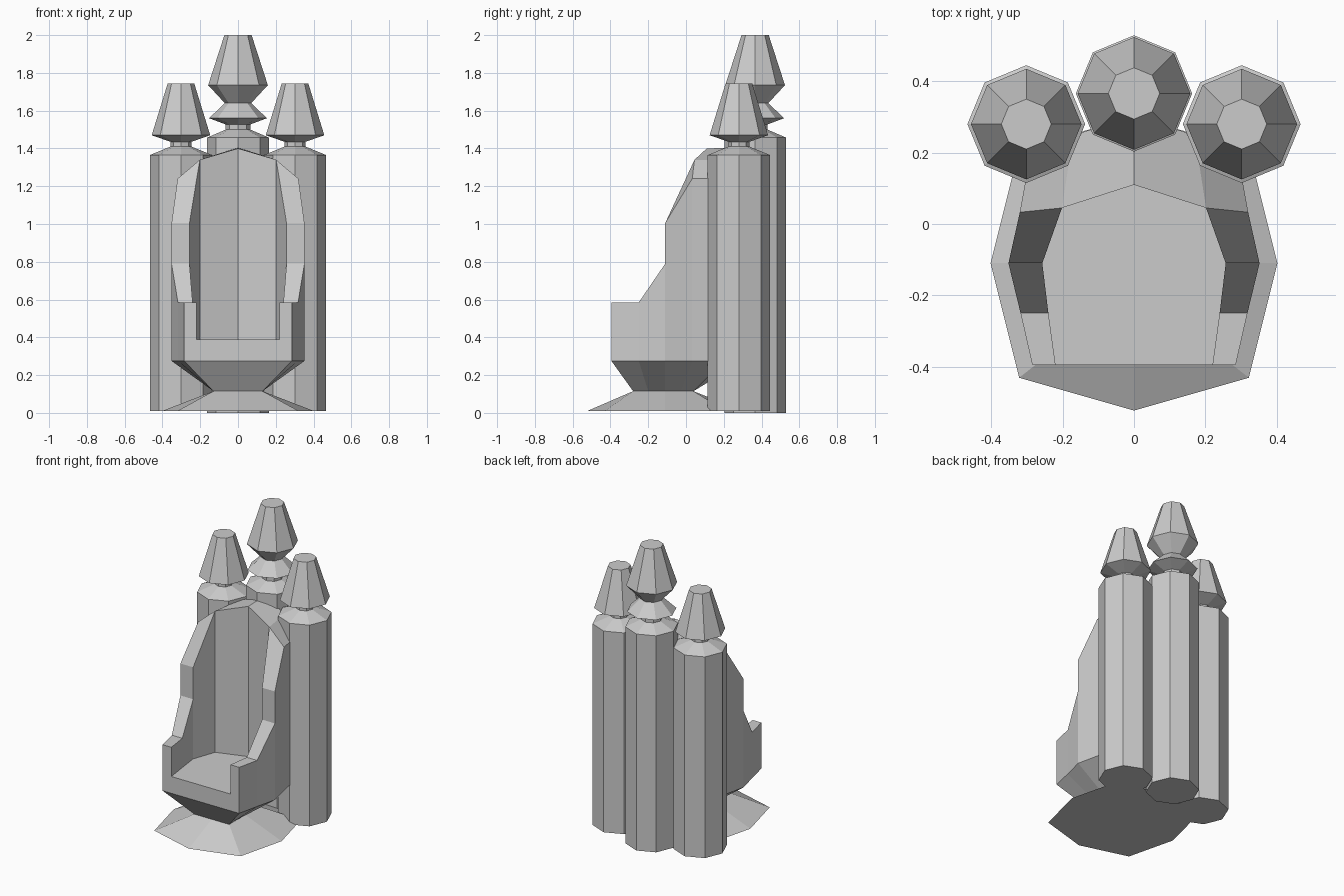
import bpy, bmesh, math

if "Cube" in bpy.data.objects:
    bpy.data.objects.remove(bpy.data.objects["Cube"])


def make_object(name, polys, mirror=False):
    """Mesh from a list of point-loops, optionally mirrored across x = 0."""
    bm = bmesh.new()
    for s in ((1, -1) if mirror else (1,)):
        for poly in polys:
            bm.faces.new([bm.verts.new((s * x, y, z)) for x, y, z in poly])
    bmesh.ops.remove_doubles(bm, verts=bm.verts, dist=0.0005)
    bmesh.ops.recalc_face_normals(bm, faces=bm.faces)
    me = bpy.data.meshes.new(name)
    bm.to_mesh(me)
    bm.free()
    ob = bpy.data.objects.new(name, me)
    bpy.context.collection.objects.link(ob)
    return ob


def at(p, z):
    return (p[0], p[1], z)


def strip(lower, upper):
    """Quads between two matching rows of points."""
    return [[lower[i], lower[i + 1], upper[i + 1], upper[i]]
            for i in range(len(lower) - 1)]


def pillar(name, cx, cy, profile):
    """Eight-sided turned column from a (radius, z) profile."""
    rings = [[(cx + r * math.cos(k * math.pi / 4), cy + r * math.sin(k * math.pi / 4), z)
              for k in range(9)] for r, z in profile]
    polys = [rings[0][:8], rings[-1][:8]]
    for a, b in zip(rings, rings[1:]):
        polys += strip(a, b)
    return make_object(name, polys)


# Back pillars with finials
side_profile = [(.165, .01), (.165, 1.365), (.055, 1.41), (.055, 1.435),
                (.155, 1.47), (.07, 1.745)]
centre_profile = [(.163, 0), (.163, 1.458), (.065, 1.5), (.065, 1.527), (.153, 1.56),
                  (.07, 1.64), (.158, 1.735), (.072, 2.0)]
pillar("centre_pillar", 0, .366, centre_profile)
pillar("left_pillar", -.302, .28, side_profile)
pillar("right_pillar", .302, .28, side_profile)

# Flared floor base
foot = [(0, -.523, .01), (.322, -.431, .01), (.402, -.11, .01), (.322, .21, .01), (0, .3, .01)]
waist = [(0, -.28, .115), (.13, -.28, .115), (.13, -.11, .115), (.13, .04, .115), (0, .04, .115)]
make_object("floor_base", strip(foot, waist) + [foot], mirror=True)

# Chair shell: right half rim points, outer (o) and inner (i), front to back
ao, ai = (.285, -.395, .585), (.22, -.395, .585)
bo, bi = (.318, -.25, .585), (.24, -.25, .585)
co, ci = (.352, -.11, .79), (.257, -.11, .79)
do, di = at(co, 1.005), at(ci, 1.005)
eo, ei = (.32, .033, 1.24), (.202, .045, 1.34)
fi = (0, .11, 1.40)
go, ko, ho = (.29, .2, 1.24), (.17, .25, 1.34), (0, .3, 1.405)
seat_z, low_z = .388, .275


def wall(a, b, c, d, e, z):
    """Side wall faces from the rim down to height z."""
    return [[a, b, at(b, z), at(a, z)], [b, c, at(c, z), at(b, z)],
            [c, d, e, at(e, z), at(c, z)]]


rim = strip([ao, bo, co, do, eo], [ai, bi, ci, di, ei])
top = [[eo, ei, ko, go], [ei, fi, ho, ko]]
outer = wall(ao, bo, co, do, eo, low_z) + [[eo, go, at(go, low_z), at(eo, low_z)]]
inner = wall(ai, bi, ci, di, ei, seat_z) + [[ei, fi, at(fi, seat_z), at(ei, seat_z)]]
back = [[go, ko, ho, at(ho, low_z), at(go, low_z)]]
mid = (0, -.395, seat_z)
cushion = [[mid] + [at(p, seat_z) for p in (ai, bi, ci, ei, fi)]]
front = [[at(mid, low_z), at(ao, low_z), ao, ai, at(ai, seat_z), mid]]

# Tapered underside down to the waist
edge = [at(p, low_z) for p in (mid, ao, bo, co, eo, go, ho)]
neck = [(x, y, .115) for x, y in ((0, -.28), (.13, -.28), (.13, -.2), (.13, -.11),
                                  (.13, -.03), (.13, .04), (0, .04))]
make_object("chair_shell", rim + top + outer + inner + back + cushion + front
            + strip(neck, edge), mirror=True)
